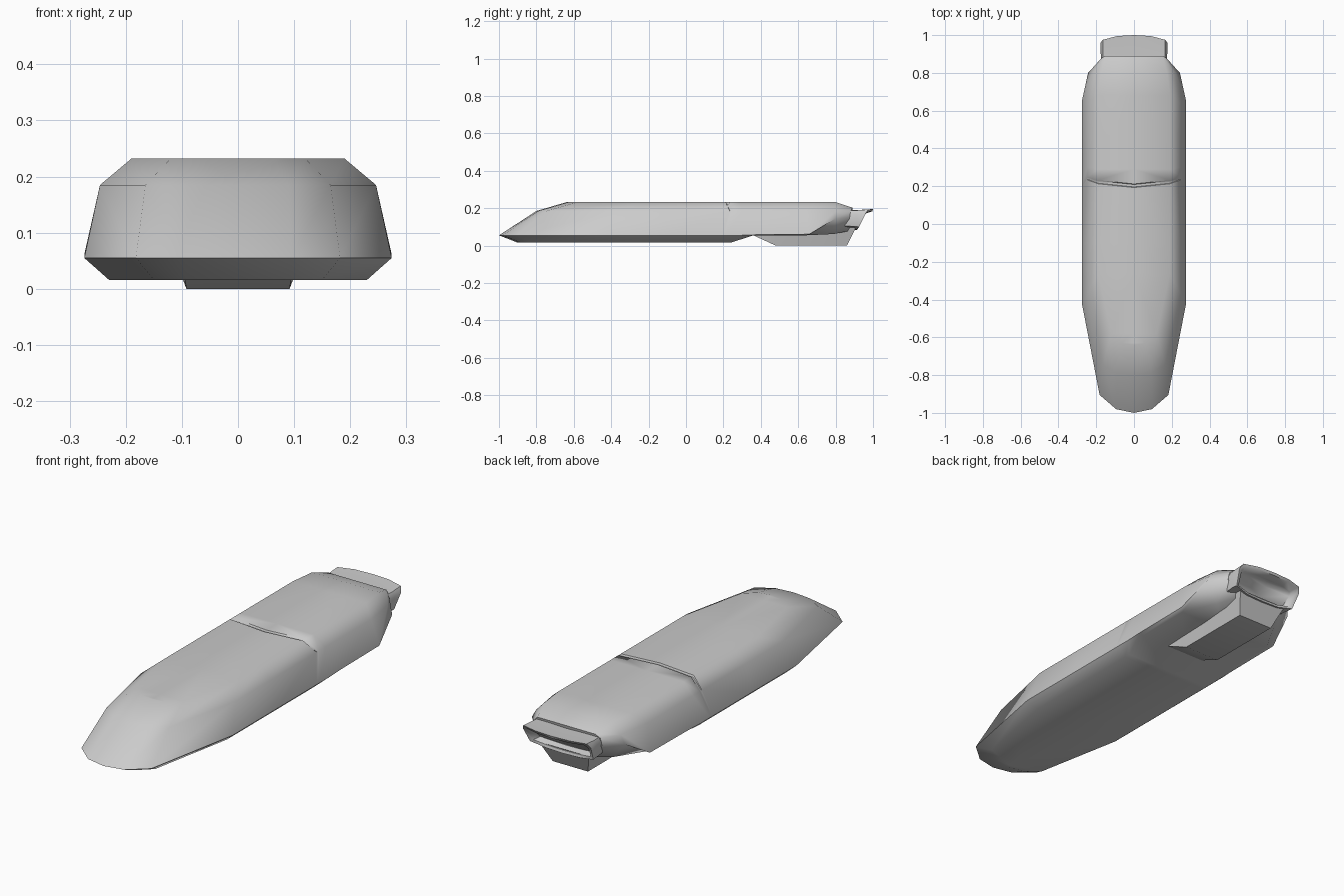
import bpy, bmesh


def half_loft(name, rows, angle=0.75):
    """Skin rows of points on the +x half, mirror to -x and weld."""
    bm = bmesh.new()
    for s in (1, -1):
        grid = [[bm.verts.new((s * x, y, z)) for x, y, z in r] for r in rows]
        for a, b in zip(grid, grid[1:]):
            for i in range(len(a) - 1):
                bm.faces.new((a[i], a[i + 1], b[i + 1], b[i]))
    bmesh.ops.remove_doubles(bm, verts=bm.verts, dist=0.0005)
    bmesh.ops.recalc_face_normals(bm, faces=bm.faces)
    me = bpy.data.meshes.new(name)
    bm.to_mesh(me)
    bm.free()
    ob = bpy.data.objects.new(name, me)
    bpy.context.collection.objects.link(ob)
    bpy.ops.object.select_all(action='DESELECT')
    ob.select_set(True)
    bpy.context.view_layer.objects.active = ob
    bpy.ops.object.shade_smooth_by_angle(angle=angle)
    return ob


def station(bottom, chine, shoulder, top, top_mid_y=None):
    """Keel, bottom edge, chine, shoulder, top edge and deck centre."""
    keel = (0, bottom[1], bottom[2])
    mid = (0, top[1] if top_mid_y is None else top_mid_y, top[2])
    return [keel, bottom, chine, shoulder, top, mid]


B, C, S, T = 0.016, 0.055, 0.185, 0.232     # heights of the four hull lines


def body(y, dip=0.0, seam=0.0):
    """Full-width station; a dip and bowed seam form the deck groove."""
    return station((0.23, y, B), (0.274, y, C), (0.246, y + seam * 2, S),
                   (0.19, y + seam, T - dip), y)


# Hull: nose, parallel body, deck seam, raised underside, tapered tail
hull_rows = [
    station((0, -0.90, B), (0, -1.0, C), (0, -0.80, S), (0, -0.64, T)),
    station((0.09, -0.885, B), (0.095, -0.98, C), (0.09, -0.79, S), (0.065, -0.63, T)),
    station((0.15, -0.83, B), (0.182, -0.905, C), (0.165, -0.745, S), (0.12, -0.58, T)),
    station((0.23, -0.41, B), (0.274, -0.43, C), (0.246, -0.37, S), (0.19, -0.26, T)),
    body(-0.1), body(0.193, 0, 0.02), body(0.196, 0.009, 0.02),
    body(0.209, 0.009, 0.02), body(0.212, 0, 0.02),
    station((0.23, 0.24, B), (0.274, 0.29, C), (0.246, 0.30, S), (0.19, 0.29, T)),
    station((0.25, 0.36, C), (0.274, 0.37, C + 0.003), (0.246, 0.37, S), (0.19, 0.37, T)),
    station((0.25, 0.64, C), (0.274, 0.66, C + 0.006), (0.246, 0.64, S), (0.19, 0.68, T)),
    station((0.17, 0.79, 0.062), (0.243, 0.80, 0.145), (0.22, 0.80, S), (0.175, 0.80, T)),
    station((0.11, 0.88, 0.08), (0.175, 0.875, 0.15), (0.17, 0.88, 0.185), (0.15, 0.89, 0.203)),
    station((0, 0.88, 0.08), (0, 0.88, 0.15), (0, 0.89, 0.185), (0, 0.89, 0.203)),
]
half_loft("hull", hull_rows, 0.95)

# Drive block under the stern
half_loft("drive_block", [
    [(0, 0.36, 0.055), (0.10, 0.36, 0.055), (0.10, 0.36, 0.075)],
    [(0, 0.48, 0.0), (0.092, 0.48, 0.0), (0.11, 0.48, 0.075)],
    [(0, 0.86, 0.0), (0.092, 0.86, 0.0), (0.13, 0.91, 0.1)],
    [(0, 0.86, 0.0), (0, 0.86, 0.0), (0, 0.91, 0.1)],
])

# Stern nozzle: lip ring around a shallow recess
lip = [(0, 1.0, 0.195), (0.09, 0.995, 0.195), (0.165, 0.975, 0.193),
       (0.177, 0.96, 0.17), (0.165, 0.925, 0.10), (0.09, 0.915, 0.085), (0, 0.915, 0.082)]
ZC = 0.14


def ring(sx, sz, y_fn):
    return [(x * sx, y_fn(y), ZC + (z - ZC) * sz) for x, y, z in lip]


half_loft("stern_nozzle", [
    ring(0.97, 0.9, lambda y: 0.85),
    ring(1, 0.92, lambda y: 0.89 + (y - 0.91) * 0.4),
    ring(1, 1, lambda y: y),
    ring(0.91, 0.78, lambda y: y - 0.004),
    ring(0.82, 0.6, lambda y: y - 0.035),
    ring(0, 0.6, lambda y: y - 0.035),
], 0.9)
